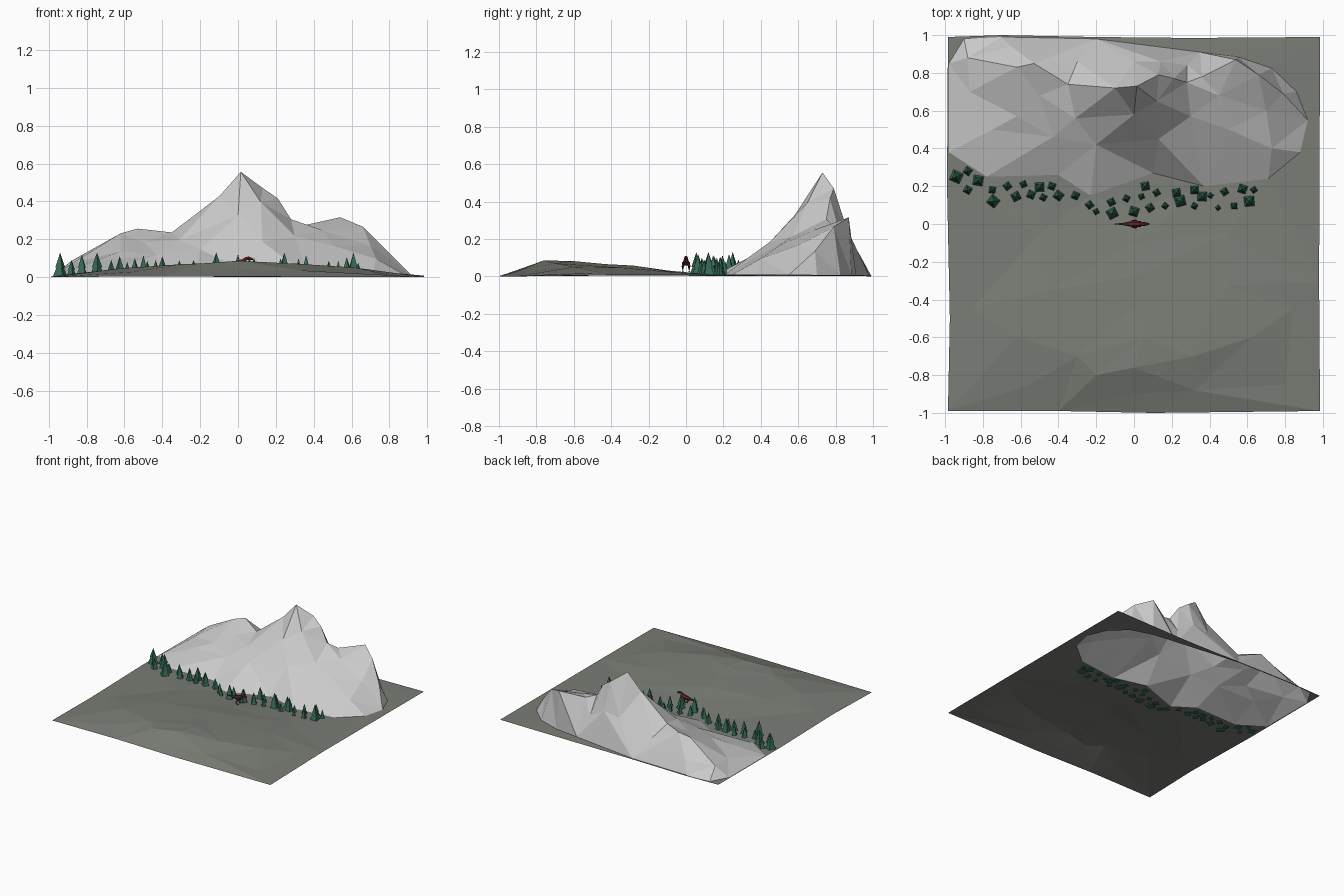
import bpy, bmesh, math, random
from mathutils import Vector, Matrix
from mathutils.geometry import delaunay_2d_cdt

random.seed(4)


def material(name, rgb):
    m = bpy.data.materials.new(name)
    m.diffuse_color = (*rgb, 1)
    return m


def add_object(name, bm, mat=None):
    me = bpy.data.meshes.new(name)
    bm.to_mesh(me)
    bm.free()
    ob = bpy.data.objects.new(name, me)
    bpy.context.collection.objects.link(ob)
    if mat:
        me.materials.append(mat)
    return ob


earth = material("earth", (0.195, 0.205, 0.18))
pine = material("pine", (0.035, 0.14, 0.09))
hide = material("hide", (0.12, 0.02, 0.025))

# Border of the plain, foot of the mountain
border = [(-.985, -.99, .004), (-.4, -.99, .008), (.1, -1, .006), (.985, -.99, .004), (.98, -.3, .012),
          (.985, .99, .01), (.3, .985, .004), (-.2, .99, .006), (-.7, 1, .006), (-.985, .99, .006),
          (-.99, .2, .008), (-.975, -.5, .008)]
foot = [(.88, .38, .015), (.92, .55, .012), (.86, .70, .012), (.73, .825, .012), (.55, .885, .01),
        (.35, .91, .01), (-.2, .98, .008), (-.7, .99, .008), (-.9, .98, .006),
        (-.98, .85, .01), (-.98, .38, .01), (-.78, .25, .01), (-.4, .26, .01),
        (-.23, .15, .008), (.1, .27, .008), (.37, .2, .008), (.71, .24, .01)]
# Ridge line, front flank and steep back of the mountain
ridge = [(-.88, .88, .09), (-.62, .83, .235), (-.53, .85, .26), (-.35, .74, .24), (-.1, .72, .43),
         (.015, .73, .56), (.13, .79, .475), (.21, .77, .42), (.28, .75, .31), (.36, .78, .28),
         (.54, .87, .32), (.66, .79, .27), (.79, .69, .14)]
flank = [(-.75, .5, .09), (-.62, .57, .14), (-.43, .46, .12), (-.31, .56, .2), (-.2, .42, .15),
         (0, .58, .33), (.13, .45, .19), (.12, .65, .40), (.3, .57, .22), (.5, .5, .17),
         (.7, .6, .17), (.45, .68, .25), (-.87, .7, .08), (-.5, .68, .19), (.73, .4, .1)]
back = [(-.3, .86, .16), (0, .86, .24), (.14, .86, .26), (.28, .84, .17), (-.65, .94, .1)]
# Low rise of the plain
rise = [(0, -.76, .09), (-.3, -.7, .072), (-.62, -.6, .05), (.32, -.7, .074), (.62, -.6, .054),
        (-.2, -.8, .075), (.32, -.88, .04), (-.55, -.85, .032), (.8, -.85, .014), (-.45, -.35, .055),
        (.05, -.6, .086), (0, -.43, .07), (0, -.28, .062), (.5, -.33, .05), (.84, -.45, .024),
        (-.86, -.45, .022), (0, -.1, .036), (-.5, -.05, .025), (.5, -.05, .025), (0, .08, .015),
        (0, -.9, .038)]

pts = border + foot + ridge + flank + back + rise
nb = len(border)
rings = [list(range(nb)), list(range(nb, nb + len(foot)))]
co, _, faces, src, _, origin = delaunay_2d_cdt([Vector(p[:2]) for p in pts], [], rings, 1, 1e-5)
heights = [pts[s[0]][2] if s else 0 for s in src]
low = min(heights)


def terrain(name, want_mountain, mat=None):
    bm = bmesh.new()
    vs = [bm.verts.new((c.x, c.y, h - low)) for c, h in zip(co, heights)]
    for f, o in zip(faces, origin):
        if (1 in o) == want_mountain:
            bm.faces.new([vs[i] for i in f])
    bmesh.ops.delete(bm, geom=[v for v in bm.verts if not v.link_faces], context='VERTS')
    bm.normal_update()
    for f in bm.faces:
        if f.normal.z < 0:
            f.normal_flip()
    return add_object(name, bm, mat)


terrain("mountain", True)
terrain("plain", False, earth)

# Pine trees: x, y, top height; two stacked four-sided cones each
trees = [(-.94, .25, .13), (-.88, .28, .09), (-.825, .23, .12), (-.88, .18, .09), (-.745, .12, .13),
         (-.75, .18, .085), (-.67, .2, .09), (-.625, .145, .11), (-.585, .21, .08), (-.545, .155, .1),
         (-.5, .195, .115), (-.435, .2, .09), (-.48, .14, .085), (-.4, .15, .11), (-.31, .15, .09),
         (-.235, .1, .09), (-.2, .065, .075), (-.12, .115, .09), (-.115, .055, .13), (-.04, .135, .08),
         (0, .065, .12), (.06, .2, .1), (.04, .145, .07), (.12, .165, .08), (.085, .085, .1),
         (.165, .095, .08), (.225, .165, .1), (.245, .12, .13), (.32, .18, .1), (.32, .095, .08),
         (.36, .145, .115), (.405, .15, .065), (.445, .085, .065), (.48, .17, .085),
         (.53, .095, .085), (.575, .185, .105), (.635, .18, .075), (.61, .12, .13)]
bm = bmesh.new()
for x, y, h in trees:
    turn = random.uniform(0, math.pi / 2)
    for z0, z1, r in ((.004, .75, .32), (.38, 1, .21)):
        a, b = z0 * h + .002, z1 * h
        bmesh.ops.create_cone(bm, cap_ends=True, segments=4, radius1=r * h, radius2=0, depth=b - a,
                              matrix=Matrix.Translation((x, y, (a + b) / 2)) @ Matrix.Rotation(turn, 4, 'Z'))
add_object("pine_trees", bm, pine)


# Small two-legged beast, built from tapered six-sided tubes
def tube(bm, path):
    rows = []
    for i, (p, r) in enumerate(path):
        p = Vector(p)
        d = Vector(path[min(i + 1, len(path) - 1)][0]) - Vector(path[max(i - 1, 0)][0])
        q = d.to_track_quat('Z', 'Y')
        rows.append([bm.verts.new(p + q @ Vector((r * math.cos(k * math.pi / 3), r * math.sin(k * math.pi / 3), 0)))
                     for k in range(6)])
    for a, b in zip(rows, rows[1:]):
        for k in range(6):
            bm.faces.new((a[k], a[(k + 1) % 6], b[(k + 1) % 6], b[k]))
    bm.faces.new(rows[0][::-1])
    bm.faces.new(rows[-1])


bm = bmesh.new()
tube(bm, [((-.105, 0, .068), .001), ((-.06, 0, .068), .006), ((-.025, 0, .07), .013), ((.01, 0, .075), .018),
          ((.03, 0, .086), .013), ((.043, 0, .098), .010), ((.058, 0, .1), .010), ((.08, 0, .094), .004)])
for s in (-1, 1):
    tube(bm, [((-.005, s * .012, .072), .011), ((.008, s * .017, .054), .007),
              ((-.006, s * .017, .040), .004), ((-.002, s * .017, .027), .004), ((.016, s * .017, .026), .003)])
    tube(bm, [((.022, s * .01, .076), .004), ((.03, s * .014, .066), .003), ((.038, s * .014, .066), .002)])
add_object("beast", bm, hide)
